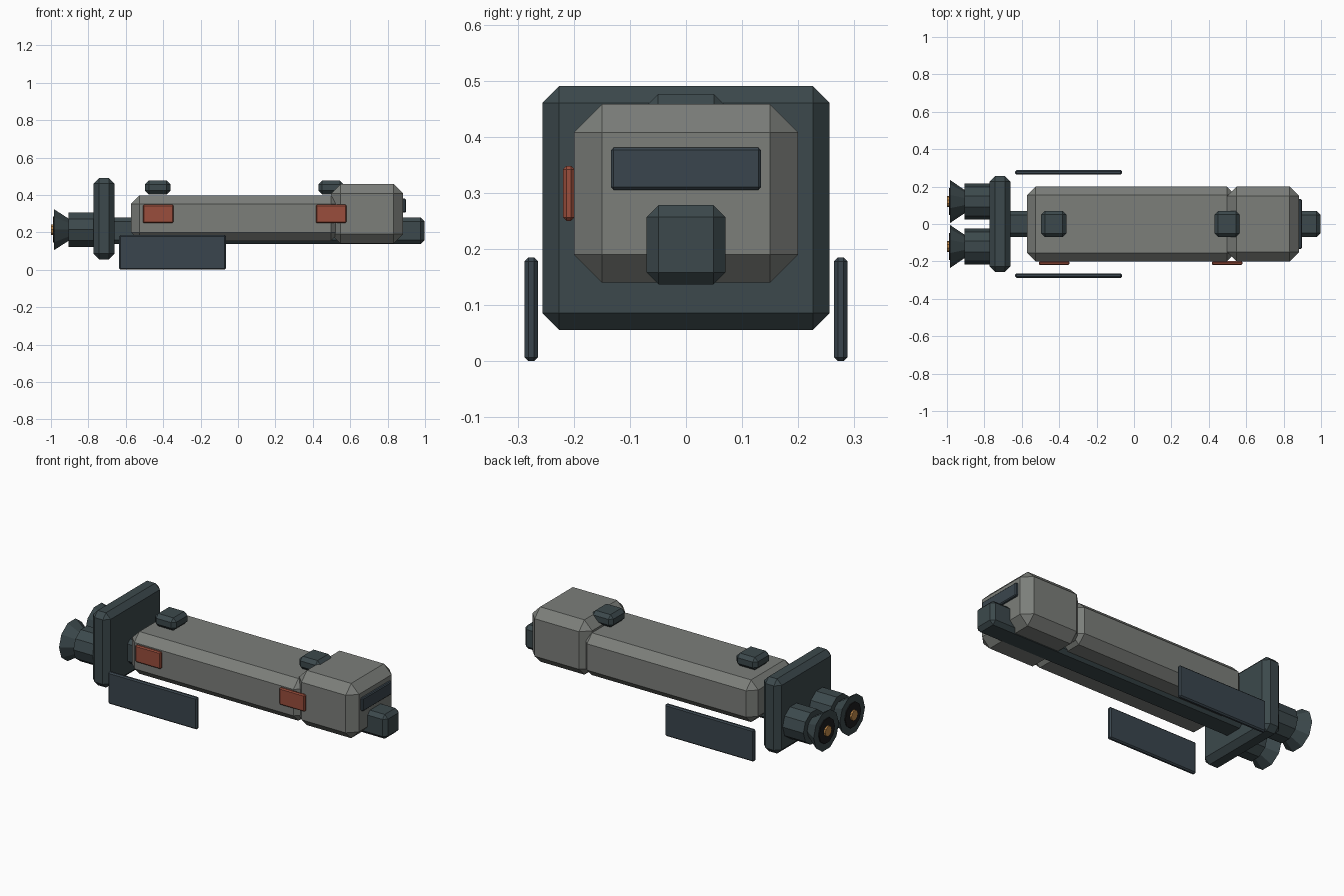
import bpy
import math
from mathutils import Vector

cube = bpy.data.objects.get("Cube")
if cube:
    bpy.data.objects.remove(cube, do_unlink=True)


def material(name, rgb):
    mat = bpy.data.materials.new(name)
    mat.use_nodes = True
    mat.diffuse_color = (*rgb, 1)
    mat.node_tree.nodes["Principled BSDF"].inputs["Base Color"].default_value = (*rgb, 1)
    return mat


GREY = material("hull grey", (0.20, 0.21, 0.195))
DARK = material("dark slate", (0.045, 0.066, 0.072))
BLUE = material("blue slate", (0.042, 0.06, 0.075))
RED = material("rust red", (0.32, 0.075, 0.045))
BLACK = material("nozzle black", (0.012, 0.012, 0.013))
ORANGE = material("engine glow", (0.55, 0.26, 0.07))


def box(name, low, high, chamfer, mat):
    """Box between two corners with a single flat chamfer on every edge."""
    low, high = Vector(low), Vector(high)
    bpy.ops.mesh.primitive_cube_add(size=1, location=(low + high) / 2)
    ob = bpy.context.object
    ob.name = name
    for v in ob.data.vertices:
        v.co = v.co * (high - low)
    bevel = ob.modifiers.new("chamfer", "BEVEL")
    bevel.width = chamfer
    bevel.segments = 1
    bevel.limit_method = "NONE"
    ob.data.materials.append(mat)
    return ob


def drum(name, x_back, x_front, y, r_back, r_front, mat):
    """Ten-sided cone or cylinder lying along x, one corner pointing up."""
    bpy.ops.mesh.primitive_cone_add(
        vertices=10, radius1=r_back, radius2=r_front, depth=x_front - x_back,
        location=((x_back + x_front) / 2, y, 0.214), rotation=(0, math.pi / 2, 0))
    ob = bpy.context.object
    ob.name = name
    # Turn the section so a corner faces up
    for v in ob.data.vertices:
        v.co.x, v.co.y = -v.co.x, v.co.y
    ob.data.flip_normals()
    ob.data.materials.append(mat)
    return ob


# Body
box("hull", (-0.572, -0.2, 0.153), (0.542, 0.2, 0.398), 0.046, GREY)
box("cabin", (0.498, -0.2, 0.14), (0.882, 0.2, 0.458), 0.05, GREY)
box("spine", (-0.70, -0.07, 0.137), (0.998, 0.07, 0.278), 0.021, DARK)
box("window", (0.87, -0.134, 0.305), (0.897, 0.134, 0.381), 0.005, BLUE)
box("rear_shield", (-0.773, -0.256, 0.056), (-0.66, 0.256, 0.49), 0.03, DARK)

# Roof pods and side hatches
for name, x in (("rear", -0.429), ("front", 0.498)):
    box(name + "_roof_pod", (x - 0.068, -0.07, 0.403), (x + 0.068, 0.07, 0.476), 0.02, DARK)
for name, x in (("rear", -0.427), ("front", 0.498)):
    box(name + "_hatch", (x - 0.082, -0.219, 0.25), (x + 0.082, -0.199, 0.348), 0.006, RED)

for side, s in (("left", 1), ("right", -1)):
    # Free-standing side panels
    box(side + "_panel", (-0.635, s * 0.276 - 0.012, 0), (-0.064, s * 0.276 + 0.012, 0.185), 0.007, BLUE)
    # Engines
    y = s * 0.12
    drum(side + "_engine", -0.906, -0.75, y, 0.097, 0.097, DARK)
    drum(side + "_nozzle", -0.985, -0.88, y, 0.116, 0.045, DARK)
    drum(side + "_nozzle_throat", -0.99, -0.98, y, 0.073, 0.073, BLACK)
    drum(side + "_engine_glow", -1.0, -0.985, y, 0.03, 0.03, ORANGE)
